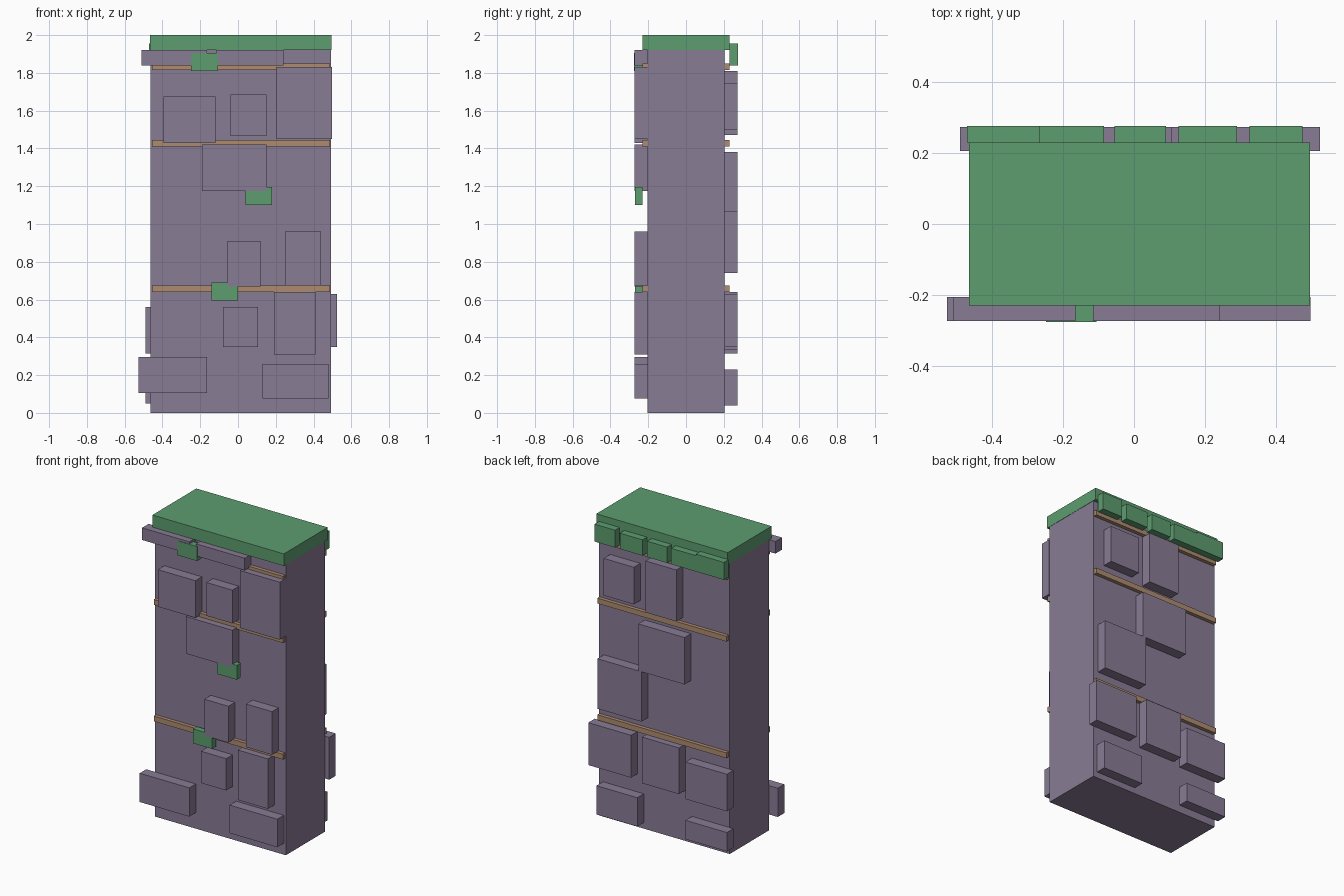
import bpy
import bmesh

if "Cube" in bpy.data.objects:
    bpy.data.objects.remove(bpy.data.objects["Cube"], do_unlink=True)


def material(name, red, green, blue):
    mat = bpy.data.materials.new(name)
    mat.use_nodes = True
    colour = (red, green, blue, 1)
    mat.diffuse_color = colour
    mat.node_tree.nodes["Principled BSDF"].inputs["Base Color"].default_value = colour
    return mat


STONE = material("purple_stone", red=0.25, green=0.2, blue=0.3)
MOSS = material("moss_green", red=0.11, green=0.34, blue=0.16)
TRIM = material("tan_trim", red=0.42, green=0.26, blue=0.16)

FRONT, BACK = -1, 1
WALL_DEPTH = 0.205      # wall face distance from the centre
STONE_DEPTH = 0.273     # outer face of the raised stones
TRIM_DEPTH = 0.229      # outer face of the trim and the cap
MOSS_DEPTH = 0.276      # outer face of the moss tufts


def box(name, mat, left, right, near, far, bottom, top):
    """Add a box between the given limits."""
    low, high = (left, near, bottom), (right, far, top)
    bm = bmesh.new()
    bmesh.ops.create_cube(bm, size=1)
    for vert in bm.verts:
        vert.co = [b if c > 0 else a for a, b, c in zip(low, high, vert.co)]
    mesh = bpy.data.meshes.new(name)
    bm.to_mesh(mesh)
    bm.free()
    mesh.materials.append(mat)
    obj = bpy.data.objects.new(name, mesh)
    bpy.context.collection.objects.link(obj)


def plate(name, mat, side, inner, outer, left, right, bottom, top):
    """Add a box lying against the front or back of the wall."""
    near, far = sorted((side * inner, side * outer))
    box(name, mat, left, right, near, far, bottom, top)


def stone(name, side, left, right, bottom, top):
    plate(name, STONE, side, WALL_DEPTH, STONE_DEPTH, left, right, bottom, top)


def moss(name, side, left, right, bottom, top, inner=TRIM_DEPTH, outer=MOSS_DEPTH):
    plate(name, MOSS, side, inner, outer, left, right, bottom, top)


# Main wall and mossy cap
box("wall", STONE, left=-0.463, right=0.493, near=-WALL_DEPTH, far=WALL_DEPTH, bottom=0, top=1.92)
box("moss_cap", MOSS, left=-0.465, right=0.495, near=-TRIM_DEPTH, far=TRIM_DEPTH, bottom=1.92, top=2)

# Trim strips across the front and back
for level, bottom in (("lower", 0.64), ("middle", 1.41), ("upper", 1.815)):
    for label, side in (("front", FRONT), ("back", BACK)):
        plate(f"{level}_{label}_trim", TRIM, side, WALL_DEPTH, TRIM_DEPTH,
              left=-0.455, right=0.488, bottom=bottom, top=bottom + 0.035)

# Raised stones on the front, from the top down
stone("front_right_ledge", FRONT, left=-0.51, right=-0.165, bottom=1.84, top=1.92)
stone("front_left_ledge", FRONT, left=-0.115, right=0.24, bottom=1.84, top=1.92)
stone("front_upper_left_stone", FRONT, left=0.205, right=0.497, bottom=1.45, top=1.83)
stone("front_upper_middle_stone", FRONT, left=-0.04, right=0.15, bottom=1.465, top=1.685)
stone("front_upper_right_stone", FRONT, left=-0.395, right=-0.12, bottom=1.43, top=1.675)
stone("front_centre_stone", FRONT, left=-0.19, right=0.15, bottom=1.175, top=1.42)
stone("front_middle_left_stone", FRONT, left=0.25, right=0.44, bottom=0.675, top=0.96)
stone("front_middle_right_stone", FRONT, left=-0.055, right=0.12, bottom=0.67, top=0.91)
stone("front_lower_left_stone", FRONT, left=0.19, right=0.41, bottom=0.31, top=0.64)
stone("front_lower_right_stone", FRONT, left=-0.08, right=0.105, bottom=0.35, top=0.56)
stone("front_base_left_stone", FRONT, left=0.13, right=0.478, bottom=0.075, top=0.26)
stone("front_base_right_stone", FRONT, left=-0.527, right=-0.165, bottom=0.105, top=0.295)

# Raised stones on the back, from the top down
stone("back_upper_left_stone", BACK, left=0.19, right=0.41, bottom=1.5, top=1.745)
stone("back_upper_middle_stone", BACK, left=-0.12, right=0.105, bottom=1.47, top=1.81)
stone("back_centre_stone", BACK, left=-0.18, right=0.157, bottom=1.07, top=1.38)
stone("back_middle_left_stone", BACK, left=0.135, right=0.456, bottom=0.74, top=1.07)
stone("back_lower_left_stone", BACK, left=0.21, right=0.523, bottom=0.35, top=0.63)
stone("back_lower_middle_stone", BACK, left=-0.14, right=0.13, bottom=0.335, top=0.64)
stone("back_lower_right_stone", BACK, left=-0.49, right=-0.187, bottom=0.315, top=0.56)
stone("back_base_left_stone", BACK, left=0.165, right=0.463, bottom=0.04, top=0.23)
stone("back_base_right_stone", BACK, left=-0.49, right=-0.187, bottom=0.05, top=0.175)

# Moss tufts scattered on the front
moss("front_upper_moss", FRONT, left=-0.248, right=-0.105, bottom=1.81, top=1.905)
moss("front_centre_moss", FRONT, left=0.04, right=0.18, bottom=1.1, top=1.195, outer=0.27)
moss("front_lower_moss", FRONT, left=-0.14, right=0, bottom=0.595, top=0.69, outer=0.27)

# Row of moss tufts hanging along the cap at the back
tufts = (("right_end", -0.47, -0.265), ("right", -0.265, -0.085), ("middle", -0.055, 0.09),
         ("left", 0.125, 0.29), ("left_end", 0.325, 0.475))
for place, left, right in tufts:
    drop = 0 if "end" in place else 0.01
    moss(f"back_{place}_moss", BACK, left, right, bottom=1.84, top=1.955 - drop)
